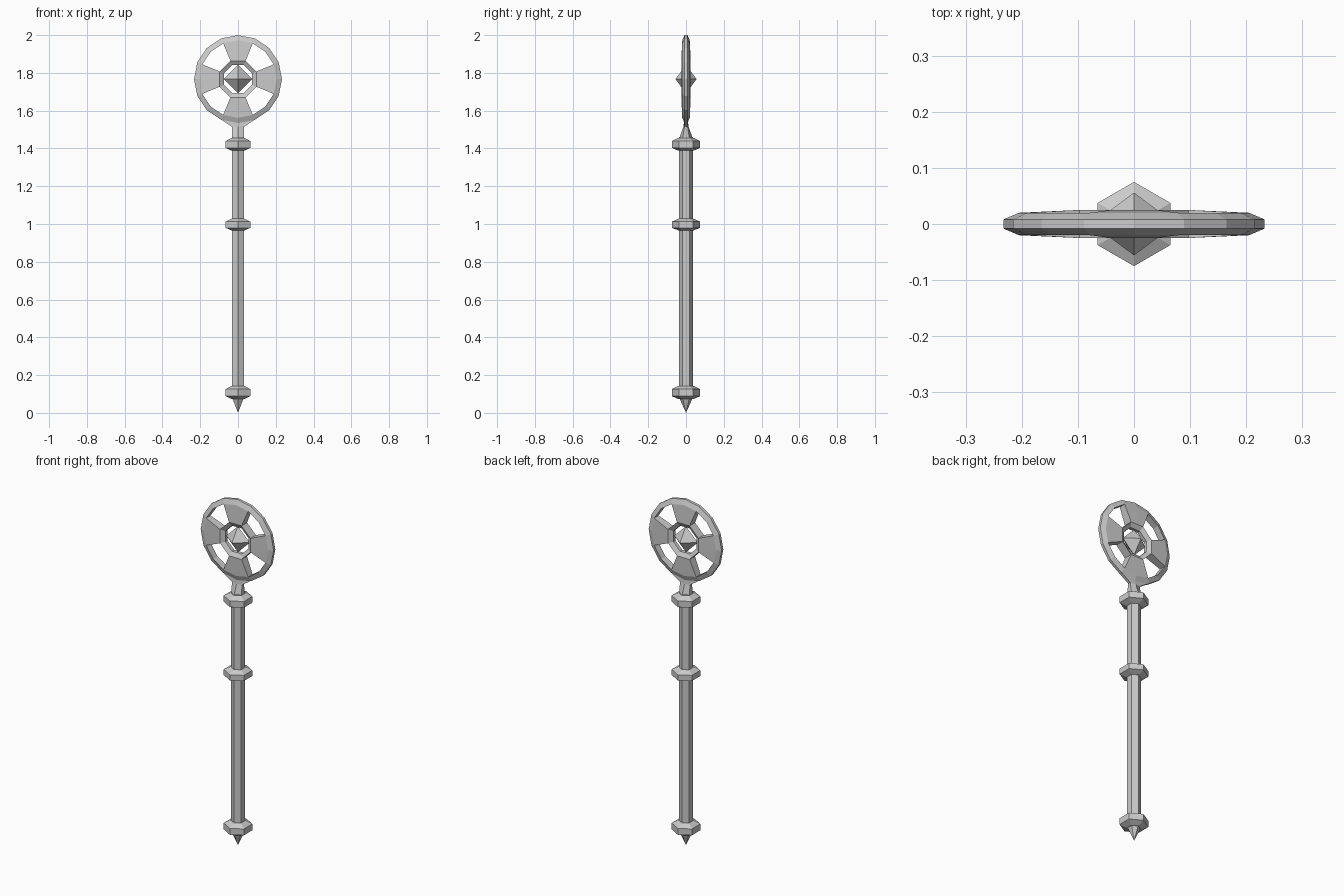
import bpy, bmesh
from math import sin, cos, pi

cube = bpy.data.objects.get("Cube")
if cube:
    bpy.data.objects.remove(cube, do_unlink=True)

grey = bpy.data.materials.new("stone_grey")
grey.use_nodes = True
colour = (0.6, 0.6, 0.6, 1)
grey.diffuse_color = colour
grey.node_tree.nodes["Principled BSDF"].inputs["Base Color"].default_value = colour


def finish(name, bm):
    bmesh.ops.recalc_face_normals(bm, faces=bm.faces)
    mesh = bpy.data.meshes.new(name)
    bm.to_mesh(mesh)
    bm.free()
    mesh.materials.append(grey)
    obj = bpy.data.objects.new(name, mesh)
    bpy.context.collection.objects.link(obj)
    return obj


def loft(name, rings):
    """Skin a stack of closed rings of points; a one-point ring is a tip."""
    bm = bmesh.new()
    rows = [[bm.verts.new(p) for p in ring] for ring in rings]
    for a, b in zip(rows, rows[1:]):
        n = max(len(a), len(b))
        for i in range(n):
            j = (i + 1) % n
            if len(a) == 1:
                bm.faces.new((a[0], b[j], b[i]))
            elif len(b) == 1:
                bm.faces.new((a[i], a[j], b[0]))
            else:
                bm.faces.new((a[i], a[j], b[j], b[i]))
    for row in (rows[0], rows[-1]):
        if len(row) > 2:
            bm.faces.new(row)
    return finish(name, bm)


def hexagon(r, z):
    # Corners point to the front and back
    return [(r * sin(i * pi / 3), r * cos(i * pi / 3), z) for i in range(6)]


# Shaft and pointed foot
R = 0.037
loft("shaft", [hexagon(R, 0.08), hexagon(R, 1.46)])
loft("foot_spike", [[(0, 0, 0)], hexagon(0.035, 0.078)])

# Chamfered collars
for name, z, h in (("lower_collar", 0.108, 0.035),
                   ("middle_collar", 0.997, 0.031),
                   ("upper_collar", 1.422, 0.034)):
    loft(name, [hexagon(0.04, z - h), hexagon(0.075, z - h * 0.55),
                hexagon(0.075, z + h * 0.5), hexagon(0.04, z + h)])


# Neck, flattening and flaring into the bottom of the wheel
def flat_hexagon(x, y_mid, y_side, z_mid, z_side):
    return [(0, y_mid, z_mid), (x, y_side, z_side), (x, -y_side, z_side),
            (0, -y_mid, z_mid), (-x, -y_side, z_side), (-x, y_side, z_side)]


loft("neck", [hexagon(R, 1.45),
              flat_hexagon(0.032, 0.014, 0.008, 1.515, 1.515),
              flat_hexagon(0.089, 0.008, 0.008, 1.536, 1.553)])

# Wheel: rim, four wedge spokes and an octagonal hub ring
N, CZ = 16, 1.767
profile = [(0.233, 0.008), (0.205, 0.02), (0.105, 0.025), (0.08, 0.01)]
bm = bmesh.new()
grid = []
for ring, (r, y) in enumerate(profile):
    row = []
    for k in range(N):
        # Hub rings are octagons, so every other point lies on a chord
        q = r * cos(pi / 8) if ring > 1 and k % 2 == 0 else r
        a = 2 * pi * k / N
        row.append([bm.verts.new((q * cos(a), s * y, CZ + q * sin(a)))
                    for s in (-1, 1)])
    grid.append(row)


def wall(a, b):
    bm.faces.new((a[0], b[0], b[1], a[1]))


for k in range(N):
    j = (k + 1) % N
    window = k % 4 in (1, 2)
    for i in range(3):
        if i == 1 and window:
            continue
        for s in (0, 1):
            bm.faces.new((grid[i][k][s], grid[i][j][s],
                          grid[i + 1][j][s], grid[i + 1][k][s]))
    wall(grid[0][k], grid[0][j])
    wall(grid[3][k], grid[3][j])
    if window:
        wall(grid[1][k], grid[1][j])
        wall(grid[2][k], grid[2][j])
    if k % 2:
        wall(grid[1][k], grid[2][k])
finish("wheel", bm)

# Floating crystal in the hub
S, D = 0.075, 0.056
loft("crystal", [[(0, 0, CZ - S)],
                 [(S, 0, CZ), (0, D, CZ), (-S, 0, CZ), (0, -D, CZ)],
                 [(0, 0, CZ + S)]])
